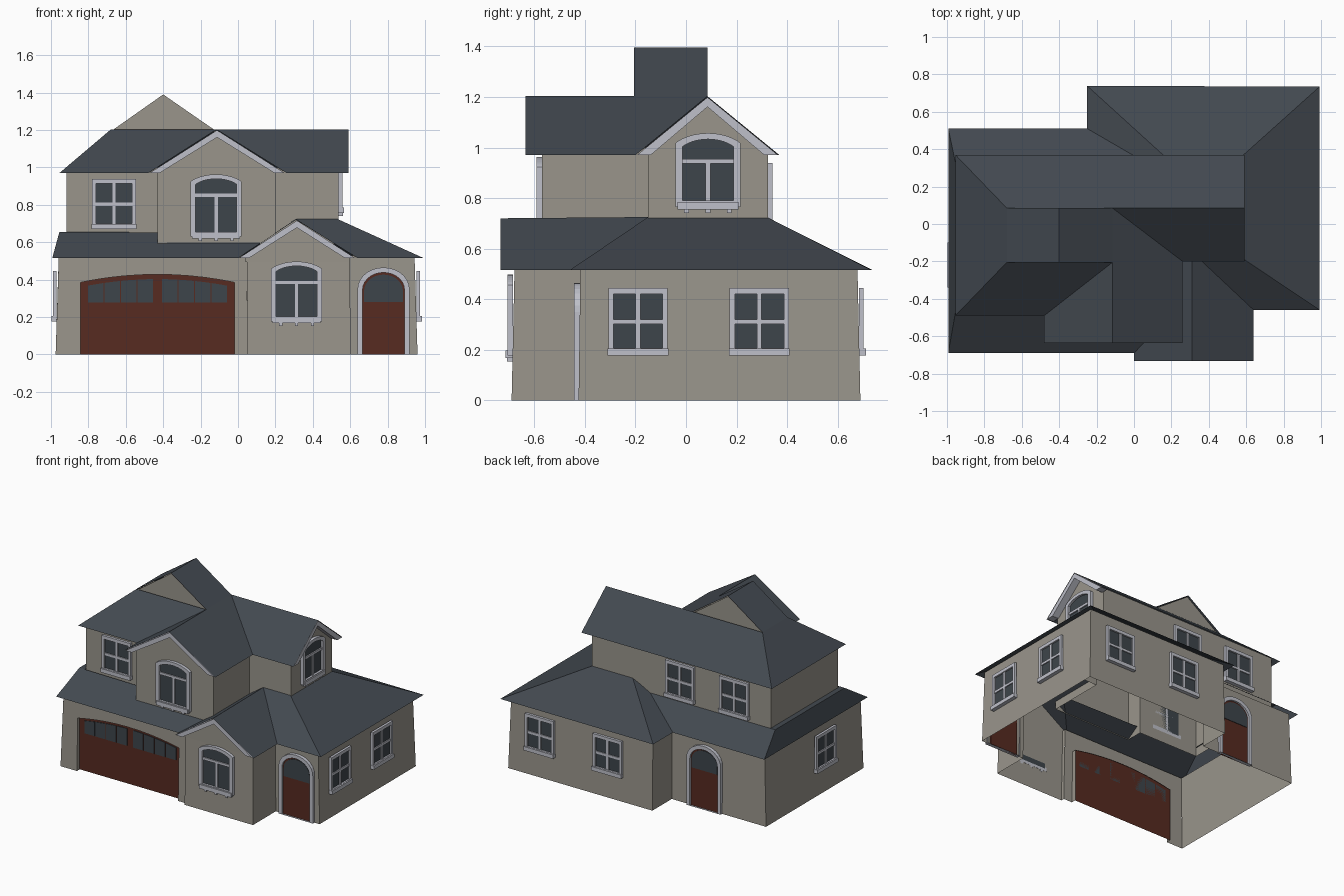
import bpy, bmesh, math

if "Cube" in bpy.data.objects:
    bpy.data.objects.remove(bpy.data.objects["Cube"])

def material(name, rgb):
    m = bpy.data.materials.new(name)
    m.diffuse_color = (*rgb, 1)
    m.use_nodes = True
    m.node_tree.nodes["Principled BSDF"].inputs["Base Color"].default_value = m.diffuse_color
    return m

ROOF = material("slate roof", (0.055, 0.066, 0.08))
WALL = material("stucco wall", (0.32, 0.30, 0.26))
TRIM = material("pale trim", (0.52, 0.53, 0.59))
WOOD = material("brown door", (0.095, 0.024, 0.015))
GLASS = material("dark glass", (0.048, 0.06, 0.07))

def build(name, mat, verts, faces, up=False, recalc=False):
    bm = bmesh.new()
    vs = [bm.verts.new(v) for v in verts]
    for f in faces:
        bm.faces.new([vs[i] for i in f])
    if recalc:
        bmesh.ops.recalc_face_normals(bm, faces=bm.faces)
    bm.normal_update()
    if up:
        for f in bm.faces:
            if f.normal.z < 0:
                f.normal_flip()
    me = bpy.data.meshes.new(name)
    bm.to_mesh(me)
    bm.free()
    me.materials.append(mat)
    ob = bpy.data.objects.new(name, me)
    bpy.context.collection.objects.link(ob)
    return ob

# wall frames: map (along wall, height, outward distance) to a point
def front(y): return lambda u, z, d=0: (u, y - d, z)
def back(y): return lambda u, z, d=0: (u, y + d, z)
def right(x): return lambda u, z, d=0: (x + d, u, z)
def left(x): return lambda u, z, d=0: (x - d, u, z)

def plate(name, mat, wall, pts, d0, d1):
    n = len(pts)
    verts = [wall(u, z, d) for d in (d0, d1) for u, z in pts]
    faces = [range(n), range(n, 2 * n)] + [(i, (i + 1) % n, n + (i + 1) % n, n + i) for i in range(n)]
    return build(name, mat, verts, faces, recalc=True)

def ring(name, mat, wall, outer, inner, d0, d1):
    n = len(outer)
    loops = [(outer, d0), (outer, d1), (inner, d1), (inner, d0)]
    verts = [wall(u, z, d) for pts, d in loops for u, z in pts]
    faces = [(k * n + i, k * n + (i + 1) % n, k * n + n + (i + 1) % n, k * n + n + i)
             for k in range(3) for i in range(n)]
    return build(name, mat, verts, faces, recalc=True)

def rect(u0, u1, z0, z1):
    return [(u0, z0), (u1, z0), (u1, z1), (u0, z1)]

def arch(u0, u1, z0, zs, zt, power=1.0, n=14):
    c, h = (u0 + u1) / 2, (u1 - u0) / 2
    pts = [(u0, z0), (u1, z0)]
    for i in range(n + 1):
        t = math.cos(math.pi * i / n)
        pts.append((c + h * t, zs + (zt - zs) * max(0, 1 - t * t) ** power))
    return pts

# ---- openings
def pane_window(name, wall, c, z0):
    h, z1 = 0.12, z0 + 0.268
    ring(name + "_frame", TRIM, wall, rect(c - h + .003, c + h - .003, z0 + .01, z1),
         rect(c - .097, c + .097, z0 + .03, z1 - .024), 0, .018)
    plate(name + "_glass", GLASS, wall, rect(c - .1, c + .1, z0 + .02, z1 - .02), 0, .006)
    plate(name + "_mullion", TRIM, wall, rect(c - .009, c + .009, z0 + .03, z1 - .02), 0, .013)
    zm = (z0 + z1) / 2
    plate(name + "_rail", TRIM, wall, rect(c - .1, c + .1, zm - .009, zm + .009), 0, .013)
    plate(name + "_sill", TRIM, wall, rect(c - h, c + h, z0, z0 + .028), 0, .028)

def arch_window(name, wall, c, z0, h=0.137, top=0.335):
    z1 = z0 + top
    ring(name + "_frame", TRIM, wall, arch(c - h, c + h, z0 + .01, z1 - .04, z1, .8),
         arch(c - h + .027, c + h - .027, z0 + .035, z1 - .055, z1 - .024, .8), 0, .022)
    plate(name + "_glass", GLASS, wall,
          arch(c - h + .02, c + h - .02, z0 + .02, z1 - .05, z1 - .02, .8), 0, .006)
    zm = z1 - .112
    plate(name + "_rail", TRIM, wall, rect(c - h + .02, c + h - .02, zm - .009, zm + .009), 0, .014)
    plate(name + "_mullion", TRIM, wall, rect(c - .009, c + .009, z0 + .02, zm), 0, .014)
    plate(name + "_sill", TRIM, wall, rect(c - h + .008, c + h - .008, z0, z0 + .03), 0, .03)
    for k in (-1, 0, 1):
        b = c + k * .085
        plate(name + "_bracket", TRIM, wall, rect(b - .009, b + .009, z0 - .014, z0), 0, .024)

def arch_door(name, wall, c):
    ring(name + "_frame", TRIM, wall, arch(c - .139, c + .139, 0, .35, .465, .5),
         arch(c - .112, c + .112, .001, .345, .438, .5), -.01, .018)
    plate(name + "_leaf", WOOD, wall, arch(c - .113, c + .113, 0, .345, .438, .5), -.01, .004)
    plate(name + "_glass", GLASS, wall, arch(c - .104, c + .104, .28, .34, .427, .5), 0, .008)

def gable(name, wall, c, half, zb, zp, over, wall_half):
    # wall triangle plus bargeboard reaching out to the roof edge
    ze = zb + (zp - zb) * (1 - wall_half / half)
    build(name + "_gable_wall", WALL, [wall(u, z, 0) for u, z in (
        (c - wall_half, zb - .02), (c + wall_half, zb - .02), (c + wall_half, ze - .004),
        (c, zp - .004), (c - wall_half, ze - .004))], [range(5)], recalc=True)
    plate(name + "_bargeboard", TRIM, wall, [
        (c - half + .006, zb), (c, zp - .004), (c + half - .006, zb),
        (c + half - .06, zb), (c, zp - .042), (c - half + .06, zb)], 0, over)

# ---- walls
def shell(name, loop, z0, z1, taper=1.0, skip=()):
    n = len(loop)
    verts = [(x, y, z0) for x, y in loop] + [(x * taper, y * taper, z1) for x, y in loop]
    return build(name, WALL, verts, [(i, (i + 1) % n, n + (i + 1) % n, n + i)
                                     for i in range(n) if i not in skip])

shell("ground_walls", [(-.975, -.665), (.05, -.665), (.05, -.69), (.605, -.69), (.605, -.425),
                       (.96, -.425), (.96, .69), (-.21, .69), (-.21, .465), (-.975, .465)],
      0, .528, .983, skip=(0,))
shell("upper_walls", [(-.917, -.45), (-.43, -.45), (-.43, -.57), (.2, -.57), (.2, -.15),
                      (.537, -.15), (.537, .325), (-.917, .325)], .59, 1.0)

# garage front: wall with arched opening, reveal and recessed door
opening = arch(-.842, -.02, 0, .385, .428)
path = [opening[0]] + opening[:1:-1] + [opening[1]]
outline = [(-.975, 0)] + path + [(.05, 0), (.049, .528), (-.958, .528)]
build("garage_wall", WALL, [(x, -.665 + .0215 * z, z) for x, z in outline], [range(len(outline))])
n = len(path)
build("garage_reveal", WALL, [(x, -.665 + .0215 * z, z) for x, z in path] + [(x, -.628, z) for x, z in path],
      [(i, i + 1, n + i + 1, n + i) for i in range(n - 1)])
garage = front(-.632)
build("garage_door", WOOD, [garage(u, z) for u, z in opening], [range(len(opening))])

def garage_top(u):
    return .36 + .043 * (1 - ((u + .431) / .411) ** 2)

for a, b in ((-.805, -.452), (-.41, -.055)):
    w = (b - a) / 4
    for k in range(4):
        p, q = a + k * w + .003, a + (k + 1) * w - .003
        plate("garage_pane", GLASS, garage, [(p, .277), (q, .277), (q, garage_top(q)),
              ((p + q) / 2, garage_top((p + q) / 2)), (p, garage_top(p))], 0, .004)

# ---- lower roof planes
E, M, T = .515, .655, .725
def roof(name, *polys):
    verts, faces = [], []
    for p in polys:
        faces.append(range(len(verts), len(verts) + len(p)))
        verts += p
    return build(name, ROOF, verts, faces, up=True)

roof("lower_left_roof",
     [(-.993, -.69, E), (-.993, .51, E), (-.955, .33, M), (-.955, -.475, M)],
     [(-.955, -.475, M), (-.955, .33, M), (-.91, .33, M), (-.91, -.475, M)],
     [(-.993, -.69, E), (0, -.69, E), (.2, -.487, .65), (-.955, -.475, M)],
     [(-.993, .51, E), (-.25, .51, E), (.06, .33, M), (-.955, .33, M)])
roof("lower_right_roof",
     [(-.25, .51, E), (-.25, .738, E), (.21, .32, T), (.06, .33, M)],
     [(-.25, .738, E), (.993, .735, E), (.53, .32, T), (.21, .32, T)],
     [(.993, .735, E), (.993, -.46, E), (.53, -.15, T), (.53, .32, T)],
     [(.993, -.46, E), (.64, -.46, E), (.31, -.15, T), (.53, -.15, T)])
roof("lower_bay_roof",
     [(.64, -.733, E), (.64, -.46, E), (.31, -.15, T), (.31, -.733, .72)],
     [(0, -.733, E), (.31, -.733, .72), (.31, -.15, T), (.2, -.15, .65), (.2, -.487, .65), (0, -.69, E)])

# ---- upper roof planes
U, R, P = .97, 1.203, 1.395
roof("upper_hip_roof",
     [(-.955, -.49, U), (-.955, .37, U), (-.68, .085, R), (-.68, -.205, R)],
     [(-.955, -.49, U), (-.48, -.49, U), (-.115, -.205, R), (-.68, -.205, R)],
     [(-.955, .37, U), (.59, .37, U), (.59, .085, R), (-.68, .085, R)],
     [(.26, -.2, U), (.59, -.2, U), (.59, .085, R), (-.115, .085, R)])
roof("upper_bay_roof",
     [(-.48, -.635, U), (-.115, -.635, R), (-.115, -.205, R), (-.48, -.49, U)],
     [(.26, -.635, U), (.26, -.2, U), (-.115, .085, R), (-.115, -.635, R)])
roof("peak_roof",
     [(-.68, -.205, R), (-.68, .085, R), (-.4, .085, P), (-.4, -.205, P)],
     [(-.115, -.205, R), (-.115, .085, R), (-.4, .085, P), (-.4, -.205, P)])
for y, f in ((-.193, (0, 1, 2)), (.073, (2, 1, 0))):
    build("peak_gable", WALL, [(-.68, y, R - .01), (-.115, y, R - .01), (-.4, y, P - .005)], [f])

# ---- gables
gable("lower_bay", front(-.68), .315, .317, E, .72, .05, .275)
gable("upper_bay", front(-.57), -.112, .367, U, R, .062, .312)
gable("right_wing", right(.537), .085, .285, U, R, .052, .236)

# ---- windows and doors
arch_window("lower_bay_window", front(-.685), .313, .167, top=.33)
arch_window("upper_bay_window", front(-.57), -.117, .62, top=.343)
arch_window("right_gable_window", right(.537), .087, .755, h=.128, top=.302)
arch_door("front_door", front(-.425), .778)
arch_door("back_door", back(.465), -.48)
pane_window("upper_front_window", front(-.45), -.663, .67)
for c in (-.185, -.626):
    pane_window("upper_back_window", back(.325), c, .67)
for c in (-.19, .29):
    pane_window("right_window", right(.955), c, .177)
for c in (.15, .70):
    pane_window("back_window", back(.685), c, .177)
pane_window("left_window", left(-.97), -.22, .177)
